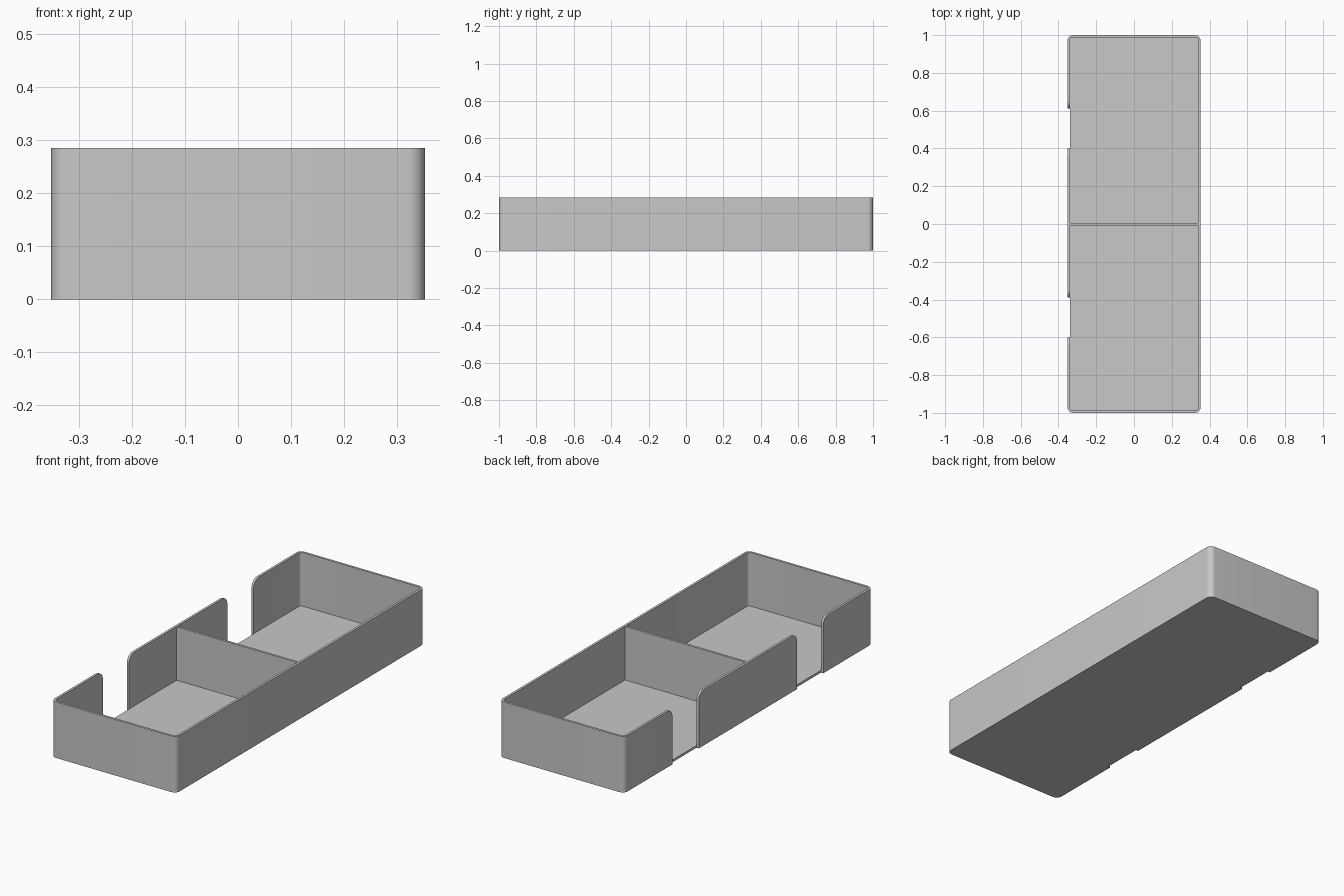
import bpy, bmesh, math
from mathutils import Matrix

if "Cube" in bpy.data.objects:
    bpy.data.objects.remove(bpy.data.objects["Cube"], do_unlink=True)

HALF_X, HALF_Y, HEIGHT = 0.352, 1.0, 0.285
WALL, FLOOR, CORNER = 0.012, 0.012, 0.03
NOTCH_HALF, NOTCH_ROUND = 0.106, 0.04

grey = bpy.data.materials.new("light_grey")
grey.use_nodes = True
grey.diffuse_color = (0.58, 0.58, 0.58, 1)
grey.node_tree.nodes["Principled BSDF"].inputs["Base Color"].default_value = grey.diffuse_color


def arc(cx, cy, r, start, end, steps=10):
    angles = [math.radians(start + (end - start) * i / steps) for i in range(steps + 1)]
    return [(cx + r * math.cos(a), cy + r * math.sin(a)) for a in angles]


def rounded_rect(hx, hy, r):
    pts = []
    for i, (sx, sy) in enumerate([(1, 1), (-1, 1), (-1, -1), (1, -1)]):
        pts += arc(sx * (hx - r), sy * (hy - r), r, 90 * i, 90 * i + 90)
    return pts


def prism(name, points, depth, matrix):
    """Extrude a flat outline along its local z, then place it."""
    bm = bmesh.new()
    face = bm.faces.new([bm.verts.new((x, y, 0)) for x, y in points])
    new = bmesh.ops.extrude_face_region(bm, geom=[face])["geom"]
    top = [v for v in new if isinstance(v, bmesh.types.BMVert)]
    bmesh.ops.translate(bm, verts=top, vec=(0, 0, depth))
    bm.transform(matrix)
    bmesh.ops.recalc_face_normals(bm, faces=bm.faces)
    mesh = bpy.data.meshes.new(name)
    bm.to_mesh(mesh)
    bm.free()
    mesh.materials.append(grey)
    obj = bpy.data.objects.new(name, mesh)
    bpy.context.collection.objects.link(obj)
    return obj


def cut(target, cutter):
    cutter.hide_render = True
    mod = target.modifiers.new("cut", "BOOLEAN")
    mod.operation, mod.solver, mod.object = "DIFFERENCE", "EXACT", cutter
    bpy.context.view_layer.objects.active = target
    bpy.ops.object.modifier_apply(modifier=mod.name)
    bpy.data.objects.remove(cutter, do_unlink=True)


# Open tray with rounded corners
tray = prism("tray", rounded_rect(HALF_X, HALF_Y, CORNER), HEIGHT, Matrix())
cut(tray, prism("cavity", rounded_rect(HALF_X - WALL, HALF_Y - WALL, CORNER - WALL),
                HEIGHT, Matrix.Translation((0, 0, FLOOR))))

# Finger notches through one long wall, with rounded upper lips
n, r = NOTCH_HALF, NOTCH_ROUND
lip = arc(n + r, HEIGHT - r, r, 180, 90)
side = [(n, -0.1)] + lip + [(n + r, HEIGHT + 0.1)]
outline = side + [(-u, v) for u, v in reversed(side)]
# Local x, y, z become world y, z, x
upright = Matrix(((0, 0, 1, 0), (1, 0, 0, 0), (0, 1, 0, 0), (0, 0, 0, 1)))
for y in (-0.495, 0.506):
    place = Matrix.Translation((-HALF_X - 0.1, y, 0)) @ upright
    cut(tray, prism("notch", outline, 0.1 + WALL + 0.001, place))

# Plate separating the two compartments
hx, hy = HALF_X - WALL + 0.002, 0.006
divider = prism("divider", [(-hx, -hy), (hx, -hy), (hx, hy), (-hx, hy)],
                HEIGHT - FLOOR, Matrix.Translation((0, -0.002, FLOOR - 0.001)))

# Smooth the rounded corners and keep the edges crisp
for obj in (tray, divider):
    bpy.ops.object.select_all(action="DESELECT")
    obj.select_set(True)
    bpy.context.view_layer.objects.active = obj
    bpy.ops.object.shade_smooth_by_angle(angle=math.radians(30))
